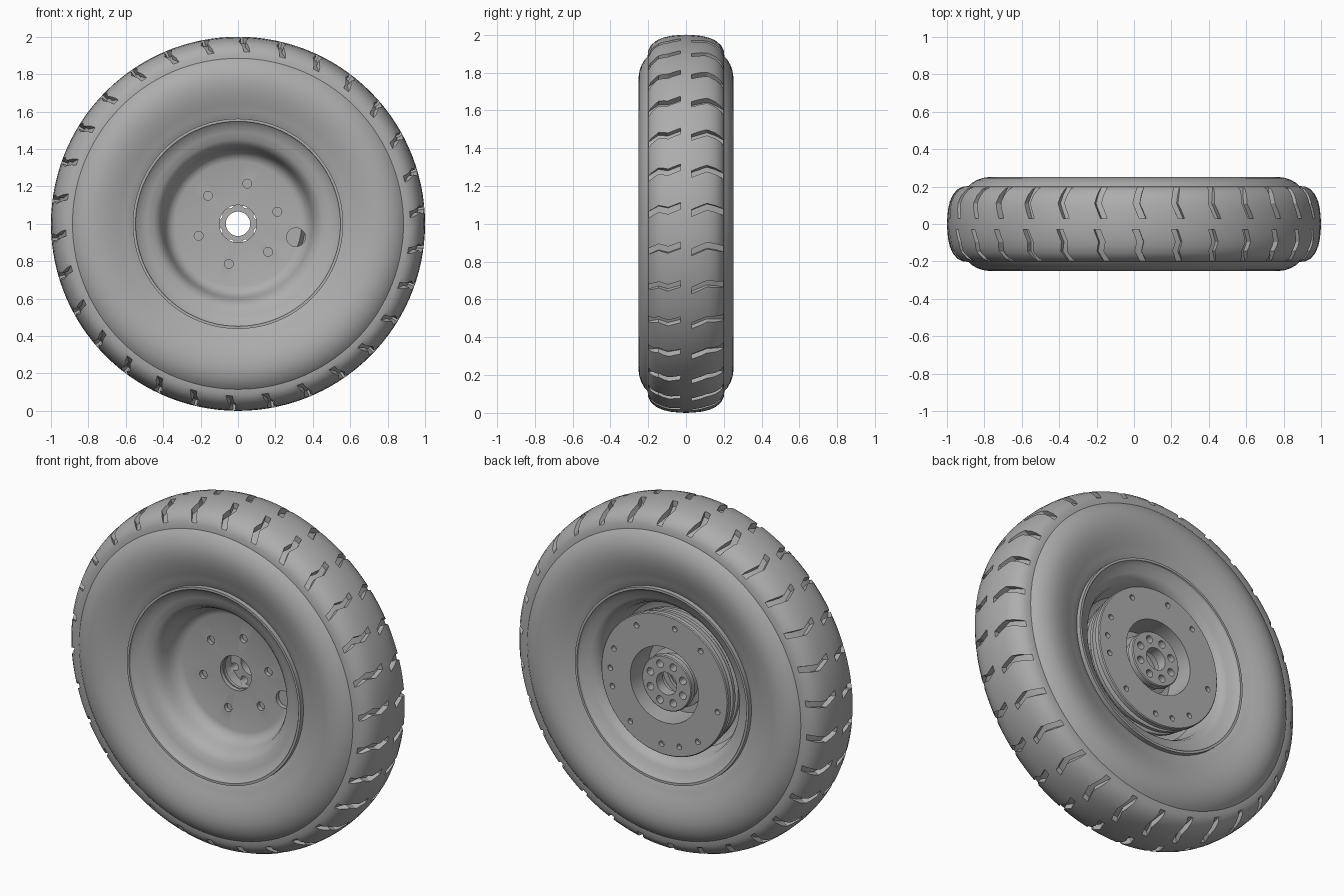
import bpy, bmesh
from math import sin, cos, pi, radians

if "Cube" in bpy.data.objects:
    bpy.data.objects.remove(bpy.data.objects["Cube"])

grey = bpy.data.materials.new("plain grey")
grey.use_nodes = True
grey.diffuse_color = (0.42, 0.42, 0.42, 1)
grey.node_tree.nodes["Principled BSDF"].inputs["Base Color"].default_value = (0.42, 0.42, 0.42, 1)


def polar(r, y, a):
    return (r * cos(a), y, 1 + r * sin(a))


def finish(name, bm):
    bmesh.ops.recalc_face_normals(bm, faces=bm.faces)
    mesh = bpy.data.meshes.new(name)
    bm.to_mesh(mesh)
    bm.free()
    mesh.materials.append(grey)
    obj = bpy.data.objects.new(name, mesh)
    bpy.context.collection.objects.link(obj)
    return obj


def lathe(name, profile, segs=96):
    """Revolve a closed (radius, y) profile around the axle."""
    bm = bmesh.new()
    rings = [[bm.verts.new(polar(r, y, 2 * pi * i / segs)) for r, y in profile] for i in range(segs)]
    n = len(profile)
    for i in range(segs):
        a, b = rings[i], rings[(i + 1) % segs]
        for j in range(n):
            k = (j + 1) % n
            bm.faces.new((a[j], a[k], b[k], b[j]))
    return finish(name, bm)


def holes(name, radius, ring, angles, y0, y1, segs=16):
    """Pins along y, used for drilling."""
    bm = bmesh.new()
    for deg in angles:
        cx, _, cz = polar(ring, 0, radians(deg))
        ends = [[bm.verts.new((cx + radius * cos(2 * pi * i / segs), y, cz + radius * sin(2 * pi * i / segs)))
                 for i in range(segs)] for y in (y0, y1)]
        for e in ends:
            bm.faces.new(e)
        for i in range(segs):
            k = (i + 1) % segs
            bm.faces.new((ends[0][i], ends[0][k], ends[1][k], ends[1][i]))
    return finish(name, bm)


def cut(obj, cutter):
    mod = obj.modifiers.new("cut", "BOOLEAN")
    mod.operation = "DIFFERENCE"
    mod.solver = "EXACT"
    mod.object = cutter
    bpy.context.view_layer.objects.active = obj
    bpy.ops.object.modifier_apply(modifier=mod.name)
    bpy.data.objects.remove(cutter)


def smooth(obj, angle=32):
    bpy.ops.object.select_all(action="DESELECT")
    obj.select_set(True)
    bpy.context.view_layer.objects.active = obj
    bpy.ops.object.shade_smooth_by_angle(angle=radians(angle))


# Tyre: crowned tread, shoulder step, bulging side walls dipping to the rim
half = [(0.998, 0.04), (0.994, 0.08), (0.985, 0.12), (0.97, 0.155), (0.945, 0.185), (0.915, 0.2),
        (0.885, 0.203), (0.868, 0.219), (0.84, 0.235), (0.81, 0.246), (0.775, 0.251), (0.735, 0.249),
        (0.69, 0.24), (0.64, 0.223), (0.6, 0.208), (0.55, 0.195), (0.52, 0.17)]
tyre = lathe("tyre", [(1.0, 0)] + half + [(r, -y) for r, y in reversed(half)], 120)

# Tread grooves: wavy slots, one row on each side of the middle
bm = bmesh.new()
front_path = [(-0.03, 0.025, 0.965), (-0.095, 0.0, 0.957), (-0.145, 0.012, 0.944), (-0.22, -0.03, 0.91)]
back_path = [(0.03, -0.012, 0.965), (0.11, 0.022, 0.955), (0.155, 0.012, 0.94), (0.22, -0.012, 0.91)]
for i in range(30):
    mid = radians(4 + 12 * i)
    for path in (front_path, back_path):
        rows = []
        for y, turn, floor in path:
            a = mid + turn
            rows.append([bm.verts.new(polar(r, y, a + s)) for r, s in
                         ((floor, -0.018), (floor, 0.018), (1.05, 0.018), (1.05, -0.018))])
        for p, q in zip(rows, rows[1:]):
            for j in range(4):
                k = (j + 1) % 4
                bm.faces.new((p[j], p[k], q[k], q[j]))
        bm.faces.new(rows[0])
        bm.faces.new(rows[-1])
cut(tyre, finish("groove_cutter", bm))
smooth(tyre)

# Rim: deep front dish, flat mounting disc, open barrel at the back
rim = lathe("rim", [
    (0.1, -0.02), (0.335, -0.02), (0.36, -0.028), (0.382, -0.05), (0.396, -0.085), (0.408, -0.125),
    (0.425, -0.155), (0.45, -0.175), (0.49, -0.186), (0.525, -0.198), (0.545, -0.215), (0.548, -0.225),
    (0.562, -0.225), (0.562, -0.19), (0.52, -0.165), (0.47, -0.13), (0.46, 0),
    (0.47, 0.13), (0.52, 0.165), (0.562, 0.19), (0.562, 0.225), (0.548, 0.225),
    (0.545, 0.215), (0.525, 0.198), (0.49, 0.186), (0.465, 0.17), (0.447, 0.135), (0.435, 0.06),
    (0.42, 0.02), (0.39, 0.005), (0.1, 0.005)])
cut(rim, holes("bolt_cutter", 0.024, 0.22, [17 + 60 * i for i in range(6)], -0.1, 0.05))
cut(rim, holes("valve_hole_cutter", 0.05, 0.318, [-13], -0.15, 0.05, 32))
smooth(rim)

# Brake drum: grooved outside, flat drilled ring facing back
drum = lathe("brake_drum", [
    (0.22, 0.2), (0.405, 0.2), (0.41, 0.195), (0.41, 0.17), (0.375, 0.165), (0.375, 0.14),
    (0.4, 0.135), (0.4, 0.115), (0.37, 0.11), (0.37, 0.08), (0.39, 0.075), (0.39, 0.055),
    (0.36, 0.05), (0.34, 0.012), (0.1, 0.012), (0.1, 0.03), (0.22, 0.03)])
drum_angles = [(180 - a) for a in (121, 79, 48, -11, -52, -74, -93, -129, 196, 179, 159)]
cut(drum, holes("drum_cutter", 0.016, 0.35, drum_angles, 0.175, 0.25))
smooth(drum)

# Hub: stepped sleeve with a drilled cap and an open axle bore
hub = lathe("hub", [
    (0.065, 0.18), (0.155, 0.18), (0.16, 0.175), (0.16, 0.145), (0.14, 0.135), (0.14, 0.09),
    (0.17, 0.08), (0.17, 0.06), (0.15, 0.05), (0.15, 0.025), (0.13, 0.025), (0.13, 0.12), (0.065, 0.12)], 64)
cut(hub, holes("hub_cutter", 0.022, 0.113, [22.5 + 45 * i for i in range(8)], 0.1, 0.2))
smooth(hub)
